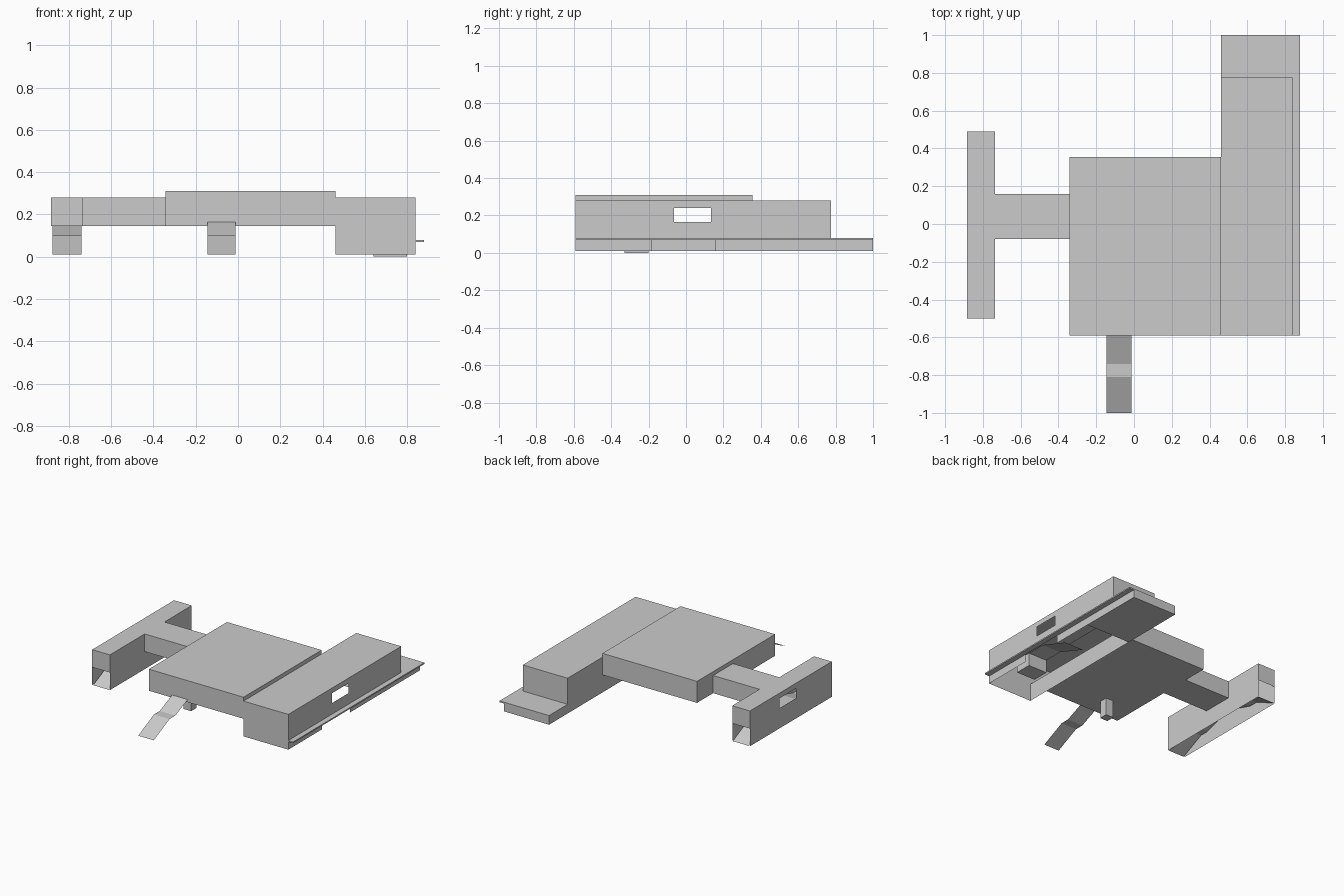
import bpy, bmesh

if "Cube" in bpy.data.objects:
    bpy.data.objects.remove(bpy.data.objects["Cube"])


def finish(name, bm):
    """Weld the panels and turn them into an object."""
    bmesh.ops.remove_doubles(bm, verts=bm.verts, dist=0.0005)
    bmesh.ops.recalc_face_normals(bm, faces=bm.faces)
    me = bpy.data.meshes.new(name)
    bm.to_mesh(me)
    bm.free()
    ob = bpy.data.objects.new(name, me)
    bpy.context.collection.objects.link(ob)
    return ob


def panel(bm, axis, p, u0, u1, v0, v1, hole=None):
    """Thin rectangle across one axis, with an optional rectangular hole."""
    if hole:
        a0, a1, b0, b1 = hole
        panel(bm, axis, p, u0, a0, v0, v1)
        panel(bm, axis, p, a1, u1, v0, v1)
        panel(bm, axis, p, a0, a1, v0, b0)
        panel(bm, axis, p, a0, a1, b1, v1)
        return
    if u1 - u0 < 1e-4 or v1 - v0 < 1e-4:
        return
    verts = []
    for u, v in ((u0, v0), (u1, v0), (u1, v1), (u0, v1)):
        co = [u, v]
        co.insert(axis, p)
        verts.append(bm.verts.new(co))
    bm.faces.new(verts)


def box(name, x0, x1, y0, y1, z0, z1):
    bm = bmesh.new()
    for x in (x0, x1):
        panel(bm, 0, x, y0, y1, z0, z1)
    for y in (y0, y1):
        panel(bm, 1, y, x0, x1, z0, z1)
    for z in (z0, z1):
        panel(bm, 2, z, x0, x1, y0, y1)
    return finish(name, bm)


def ramp(name, x0, x1, profile):
    """Bent sheet following a (y, z) profile."""
    bm = bmesh.new()
    rows = [[bm.verts.new((x, y, z)) for x in (x0, x1)] for y, z in profile]
    for a, b in zip(rows, rows[1:]):
        bm.faces.new((a[0], a[1], b[1], b[0]))
    return finish(name, bm)


LOW, FLOOR, TOP, HIGH = 0.01, 0.145, 0.28, 0.31
WINDOW = (-0.065, 0.135, 0.165, 0.24)

# Crossbar on the left: open below, closed upper ends, window in outer wall
bm = bmesh.new()
panel(bm, 2, TOP, -0.885, -0.735, -0.5, 0.49)
panel(bm, 0, -0.885, -0.5, 0.49, LOW, TOP, WINDOW)
panel(bm, 0, -0.735, -0.5, 0.49, LOW, TOP, (-0.08, 0.16, FLOOR, TOP))
for y in (-0.5, 0.49):
    panel(bm, 1, y, -0.885, -0.735, FLOOR, TOP)
finish("crossbar", bm)
ramp("crossbar_ramp", -0.877, -0.74,
     [(-0.5, LOW), (-0.31, 0.10), (-0.24, 0.10), (-0.09, FLOOR),
      (0.08, FLOOR), (0.23, 0.10), (0.30, 0.10), (0.49, LOW)])

# Neck joining crossbar and hall
bm = bmesh.new()
for z in (FLOOR, TOP):
    panel(bm, 2, z, -0.735, -0.342, -0.08, 0.16)
for y in (-0.08, 0.16):
    panel(bm, 1, y, -0.735, -0.342, FLOOR, TOP)
finish("neck", bm)

# Central hall: hollow slab open towards neck and side wing
bm = bmesh.new()
for z in (FLOOR, HIGH):
    panel(bm, 2, z, -0.342, 0.46, -0.59, 0.355)
for y in (-0.59, 0.355):
    panel(bm, 1, y, -0.342, 0.46, FLOOR, HIGH)
panel(bm, 0, -0.342, -0.59, 0.355, FLOOR, HIGH, (-0.08, 0.16, FLOOR, TOP))
panel(bm, 0, 0.46, -0.59, 0.355, TOP, HIGH)
finish("central_hall", bm)

# Side wing: hollow, open below, with a window and a low gateway
bm = bmesh.new()
panel(bm, 2, TOP, 0.46, 0.84, -0.59, 0.775)
panel(bm, 1, -0.59, 0.46, 0.84, LOW, TOP)
panel(bm, 1, 0.775, 0.46, 0.84, 0.08, TOP)
panel(bm, 1, 1.0, 0.46, 0.84, LOW, 0.08)
panel(bm, 0, 0.84, -0.59, 0.775, 0.08, TOP, WINDOW)
panel(bm, 0, 0.84, -0.59, -0.185, LOW, 0.08)
panel(bm, 0, 0.84, 0.155, 1.0, LOW, 0.08)
panel(bm, 0, 0.46, -0.59, 0.355, LOW, FLOOR)
panel(bm, 0, 0.46, 0.355, 0.775, LOW, TOP)
panel(bm, 0, 0.46, 0.775, 1.0, LOW, 0.08)
panel(bm, 2, LOW, 0.46, 0.84, 0.49, 1.0)
finish("side_wing", bm)

# Ledge along the wing and over its rear terrace
box("side_ledge", 0.84, 0.88, -0.59, 1.0, 0.07, 0.08)
bm = bmesh.new()
panel(bm, 2, 0.08, 0.46, 0.84, 0.775, 1.0)
finish("terrace_top", bm)

# Block and ramp inside the wing
box("inner_block", 0.64, 0.80, -0.33, -0.2, 0.0, 0.10)
ramp("inner_ramp", 0.64, 0.80, [(-0.2, 0.10), (-0.05, 0.10), (0.2, LOW)])

# Entrance ramp at the front and its post
ramp("entrance_ramp", -0.145, -0.013,
     [(-1.0, LOW), (-0.81, 0.10), (-0.74, 0.10), (-0.59, 0.165)])
box("support_post", -0.14, -0.075, -0.46, -0.395, LOW, FLOOR)
